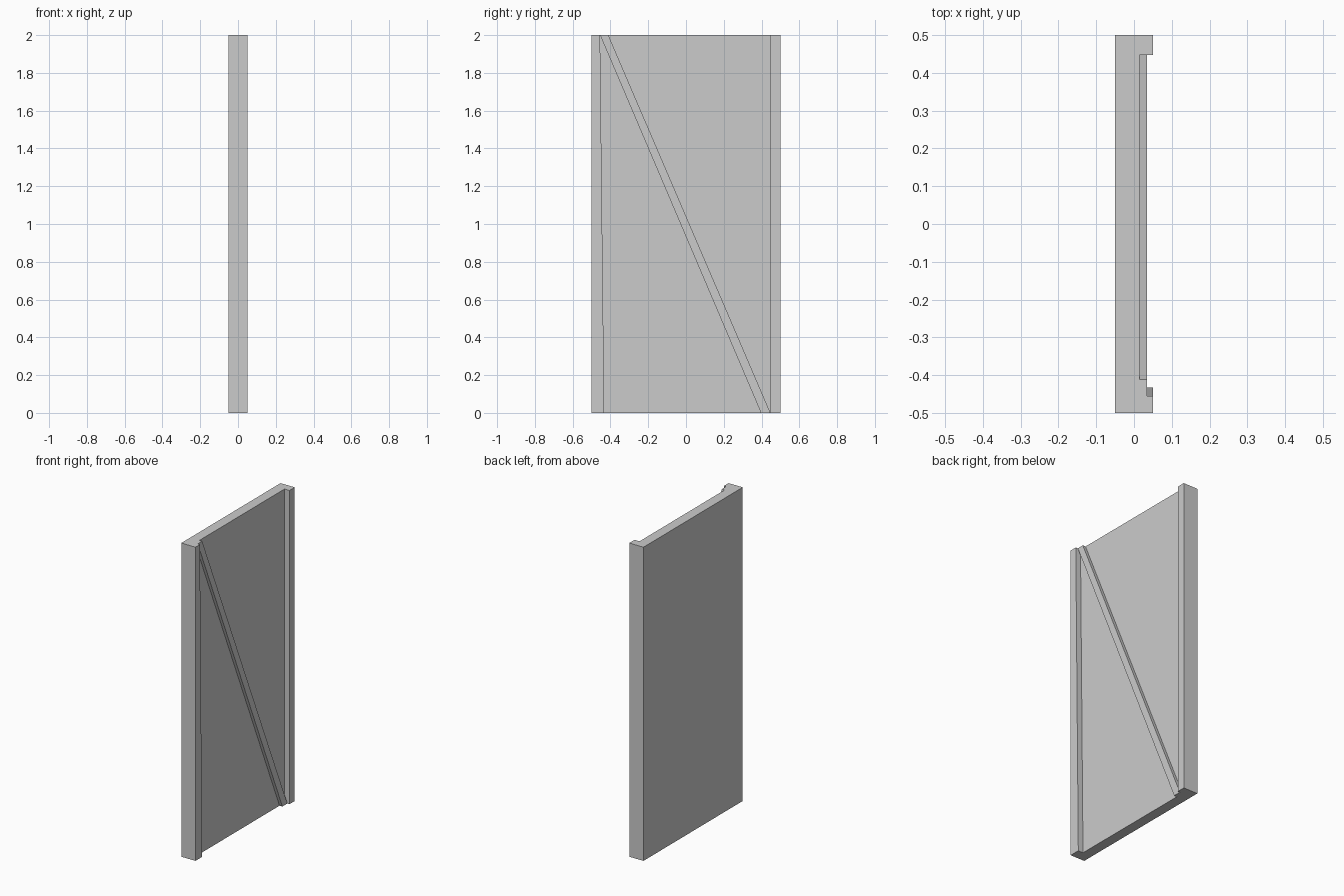
import bpy
import bmesh

cube = bpy.data.objects.get("Cube")
if cube:
    bpy.data.objects.remove(cube, do_unlink=True)

grey = bpy.data.materials.new("light_grey")
grey.use_nodes = True
grey.diffuse_color = (0.6, 0.6, 0.6, 1)
grey.node_tree.nodes["Principled BSDF"].inputs["Base Color"].default_value = grey.diffuse_color


def loft(name, start, end):
    """Solid between two matching closed loops of points."""
    bm = bmesh.new()
    a = [bm.verts.new(p) for p in start]
    b = [bm.verts.new(p) for p in end]
    bm.faces.new(a)
    bm.faces.new(b)
    for i in range(len(a)):
        j = (i + 1) % len(a)
        bm.faces.new((a[i], a[j], b[j], b[i]))
    bmesh.ops.recalc_face_normals(bm, faces=bm.faces)
    mesh = bpy.data.meshes.new(name)
    bm.to_mesh(mesh)
    bm.free()
    mesh.materials.append(grey)
    obj = bpy.data.objects.new(name, mesh)
    bpy.context.collection.objects.link(obj)
    return obj


HALF, FLOOR, BRACE, HEIGHT = 0.05, 0.015, 0.035, 2.0
RAIL = 0.447


def channel(post_edge, z):
    """Horizontal section: back slab with a raised stile at each side."""
    outline = [(-HALF, -0.5), (HALF, -0.5), (HALF, post_edge), (FLOOR, post_edge),
               (FLOOR, RAIL), (HALF, RAIL), (HALF, 0.5), (-HALF, 0.5)]
    return [(x, y, z) for x, y in outline]


# Panel, whose front stile widens slightly towards the floor
loft("door_panel", channel(-0.433, 0), channel(-0.455, HEIGHT))

# Diagonal brace across the recess
brace = [(0.397, 0), (RAIL, 0), (-0.411, HEIGHT), (-0.455, HEIGHT)]
loft("diagonal_brace",
     [(FLOOR, y, z) for y, z in brace],
     [(BRACE, y, z) for y, z in brace])
